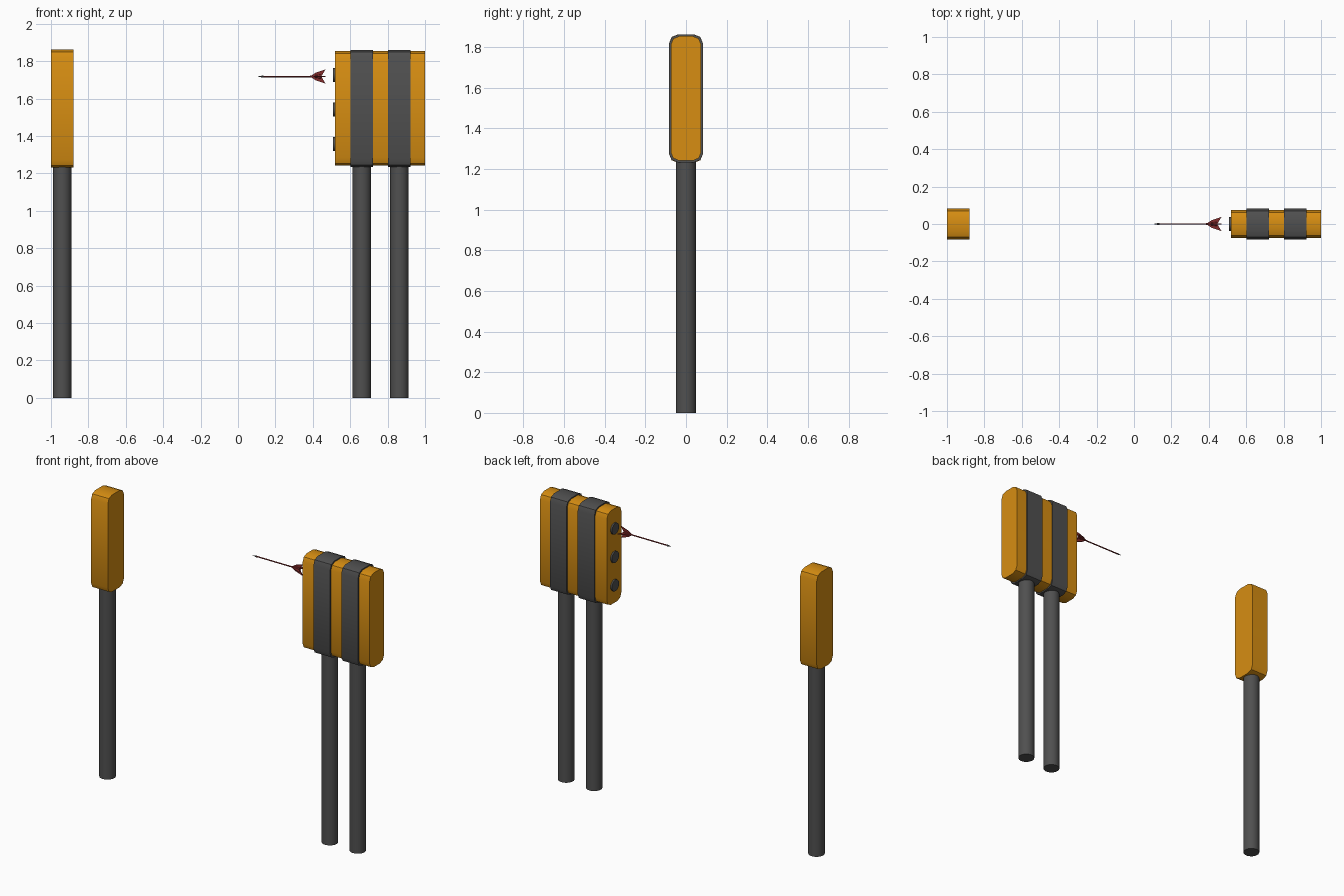
import bpy, bmesh, math
from mathutils import Matrix

cube = bpy.data.objects.get("Cube")
if cube:
    bpy.data.objects.remove(cube, do_unlink=True)


def material(name, rgb):
    m = bpy.data.materials.new(name)
    m.use_nodes = True
    m.diffuse_color = (*rgb, 1)
    m.node_tree.nodes["Principled BSDF"].inputs["Base Color"].default_value = (*rgb, 1)
    return m


ORANGE = material("orange", (0.68, 0.27, 0.006))
GRAY = material("dark gray", (0.08, 0.08, 0.08))
RED = material("dark red", (0.23, 0.025, 0.025))


def finish(name, bm, mat):
    bmesh.ops.recalc_face_normals(bm, faces=bm.faces)
    mesh = bpy.data.meshes.new(name)
    bm.to_mesh(mesh)
    bm.free()
    mesh.materials.append(mat)
    ob = bpy.data.objects.new(name, mesh)
    bpy.context.collection.objects.link(ob)
    bpy.ops.object.select_all(action='DESELECT')
    ob.select_set(True)
    bpy.context.view_layer.objects.active = ob
    bpy.ops.object.shade_smooth_by_angle(angle=math.radians(30))
    return ob


def rounded_block(name, x0, x1, half_y, z0, z1, mat, r=0.042):
    """Box whose four long edges (along x) are rounded in two steps."""
    bm = bmesh.new()
    size = Matrix.Diagonal((x1 - x0, 2 * half_y, z1 - z0, 1))
    move = Matrix.Translation(((x0 + x1) / 2, 0, (z0 + z1) / 2))
    bmesh.ops.create_cube(bm, size=1, matrix=move @ size)
    long_edges = [e for e in bm.edges
                  if abs(e.verts[0].co.x - e.verts[1].co.x) > 0.01]
    bmesh.ops.bevel(bm, geom=long_edges, offset=r, offset_type='OFFSET',
                    segments=2, profile=0.5, affect='EDGES')
    return finish(name, bm, mat)


def cylinder(name, start, length, r1, r2, axis, mat, sides):
    """Cylinder or cone running from start along +x or +z."""
    bm = bmesh.new()
    turn = Matrix.Rotation(math.pi / 2, 4, 'Y') if axis == 'X' else Matrix()
    place = Matrix.Translation(start) @ turn @ Matrix.Translation((0, 0, length / 2))
    bmesh.ops.create_cone(bm, cap_ends=True, segments=sides, radius1=r1,
                          radius2=r2, depth=length, matrix=place)
    return finish(name, bm, mat)


# Target block and the launcher body with its two straps
rounded_block("target_block", -1.0, -0.88, 0.083, 1.231, 1.862, ORANGE)
rounded_block("launcher_body", 0.518, 1.0, 0.075, 1.241, 1.854, ORANGE)
for i, x in enumerate((0.662, 0.863)):
    rounded_block(f"strap_{i + 1}", x - 0.06, x + 0.06, 0.083, 1.233, 1.861, GRAY)

# Posts
for name, x in (("target_post", -0.94), ("launcher_post_1", 0.662),
                ("launcher_post_2", 0.863)):
    cylinder(name, (x, 0, 0), 1.26, 0.049, 0.049, 'Z', GRAY, 32)

# Round muzzles on the launcher's inner end
for i in range(3):
    cylinder(f"muzzle_{i + 1}", (0.508, 0, 1.357 + 0.185 * i), 0.02,
             0.037, 0.037, 'X', GRAY, 16)

# Dart in flight: tip, shaft, tail core and swept fins
DART_Z = 1.718
cylinder("dart_tip", (0.105, 0, DART_Z), 0.03, 0.0005, 0.006, 'X', GRAY, 8)
cylinder("dart_shaft", (0.13, 0, DART_Z), 0.32, 0.004, 0.004, 'X', RED, 8)
cylinder("dart_tail_core", (0.385, 0, DART_Z), 0.06, 0.004, 0.012, 'X', RED, 8)

outline = [(0.385, 0), (0.415, 0.02), (0.468, 0.038), (0.445, 0)]
for i in range(4):
    bm = bmesh.new()
    face = bm.faces.new([bm.verts.new((x, -0.002, h)) for x, h in outline])
    side = bmesh.ops.extrude_face_region(bm, geom=[face])["geom"]
    bmesh.ops.translate(bm, vec=(0, 0.004, 0),
                        verts=[v for v in side if isinstance(v, bmesh.types.BMVert)])
    bm.transform(Matrix.Translation((0, 0, DART_Z))
                 @ Matrix.Rotation(i * math.pi / 2, 4, 'X'))
    finish(f"dart_fin_{i + 1}", bm, RED)
